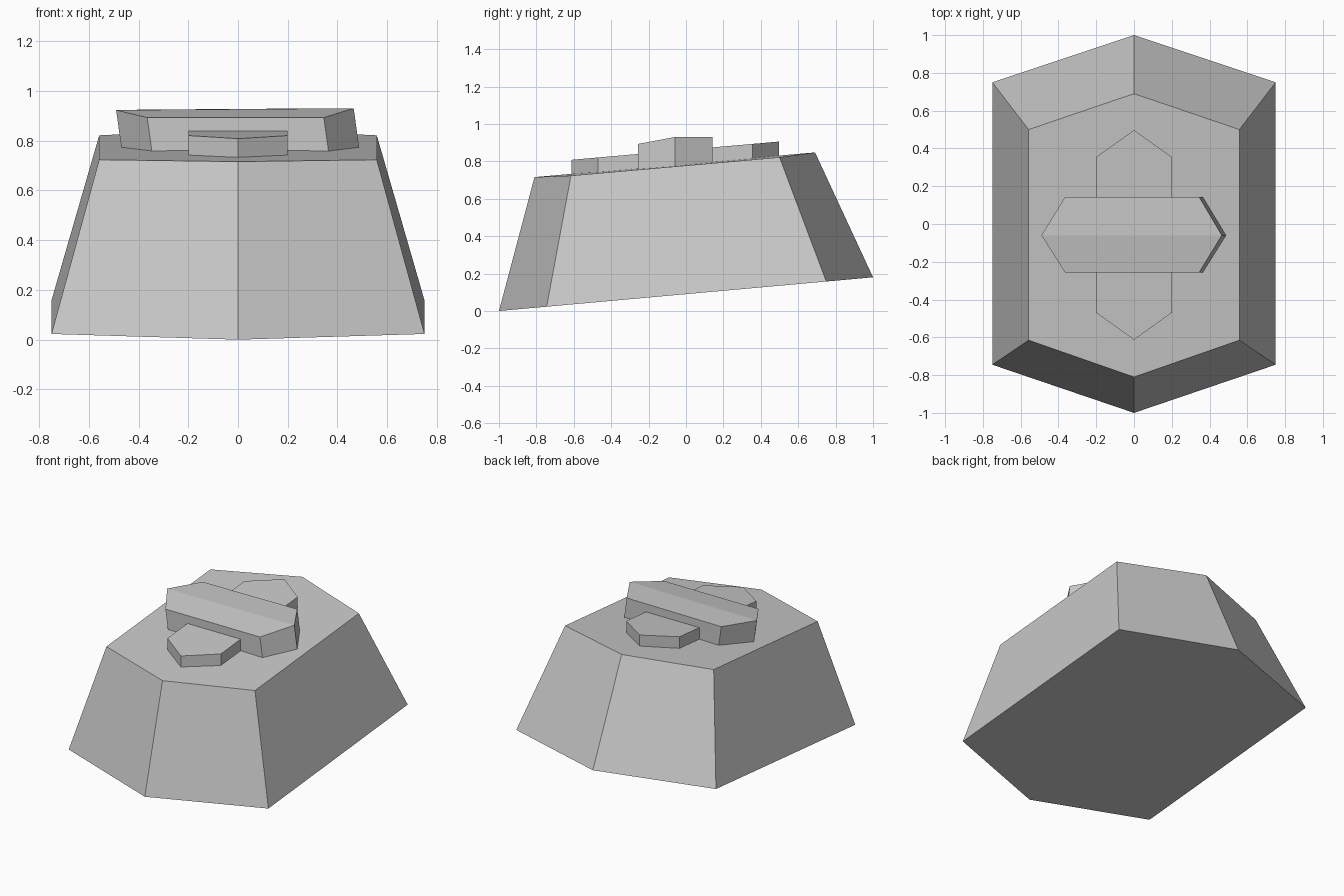
import bpy

cube = bpy.data.objects.get("Cube")
if cube:
    bpy.data.objects.remove(cube)

# Single stone colour
grey = bpy.data.materials.new("plain_grey")
grey.use_nodes = True
colour = (0.58, 0.58, 0.58, 1)
grey.diffuse_color = colour
bsdf = next(n for n in grey.node_tree.nodes if n.type == 'BSDF_PRINCIPLED')
bsdf.inputs["Base Color"].default_value = colour


def hex_ring(half_width, tips, shoulders, height):
    """Six-sided outline pointed at both ends along y, z given by height(x, y)."""
    front, back = tips
    near, far = shoulders
    w = half_width
    outline = [(0, front), (w, near), (w, far), (0, back), (-w, far), (-w, near)]
    return [(x, y, height(x, y)) for x, y in outline]


def hex_block(name, bottom, top):
    """Join two six-point rings; each cap folds along its tip-to-tip line."""
    sides = [(i, (i + 1) % 6, (i + 1) % 6 + 6, i + 6) for i in range(6)]
    caps = [(6, 7, 8, 9), (9, 10, 11, 6), (3, 2, 1, 0), (0, 5, 4, 3)]
    mesh = bpy.data.meshes.new(name)
    mesh.from_pydata(bottom + top, [], sides + caps)
    mesh.materials.append(grey)
    mesh.update()
    obj = bpy.data.objects.new(name, mesh)
    bpy.context.collection.objects.link(obj)
    return obj


SLOPE = 0.088

# Tapered base, leaning up toward the back, with a slightly crowned top
hex_block(
    "tapered_base",
    hex_ring(0.75, (-1, 1), (-0.745, 0.75), lambda x, y: 0.09 * (y + 1)),
    hex_ring(0.558, (-0.81, 0.69), (-0.615, 0.5),
             lambda x, y: 0.787 + SLOPE * y - 0.017 * abs(x)))

# Low plate running front to back
plate = (0.2, (-0.613, 0.497), (-0.47, 0.355))
hex_block(
    "long_plate",
    hex_ring(*plate, lambda x, y: 0.75 + SLOPE * y),
    hex_ring(*plate, lambda x, y: 0.862 + SLOPE * y))

# Taller crossbar, its front half sloping down, leaning slightly to one side
bar_top = [(-0.49, -0.06, 0.923), (-0.365, -0.257, 0.893), (0.345, -0.257, 0.893),
           (0.465, -0.06, 0.93), (0.345, 0.143, 0.93), (-0.365, 0.143, 0.925)]
bar_bottom = [(x + 0.14 * (z - 0.72), y, 0.72) for x, y, z in bar_top]
hex_block("crossbar", bar_bottom, bar_top)
